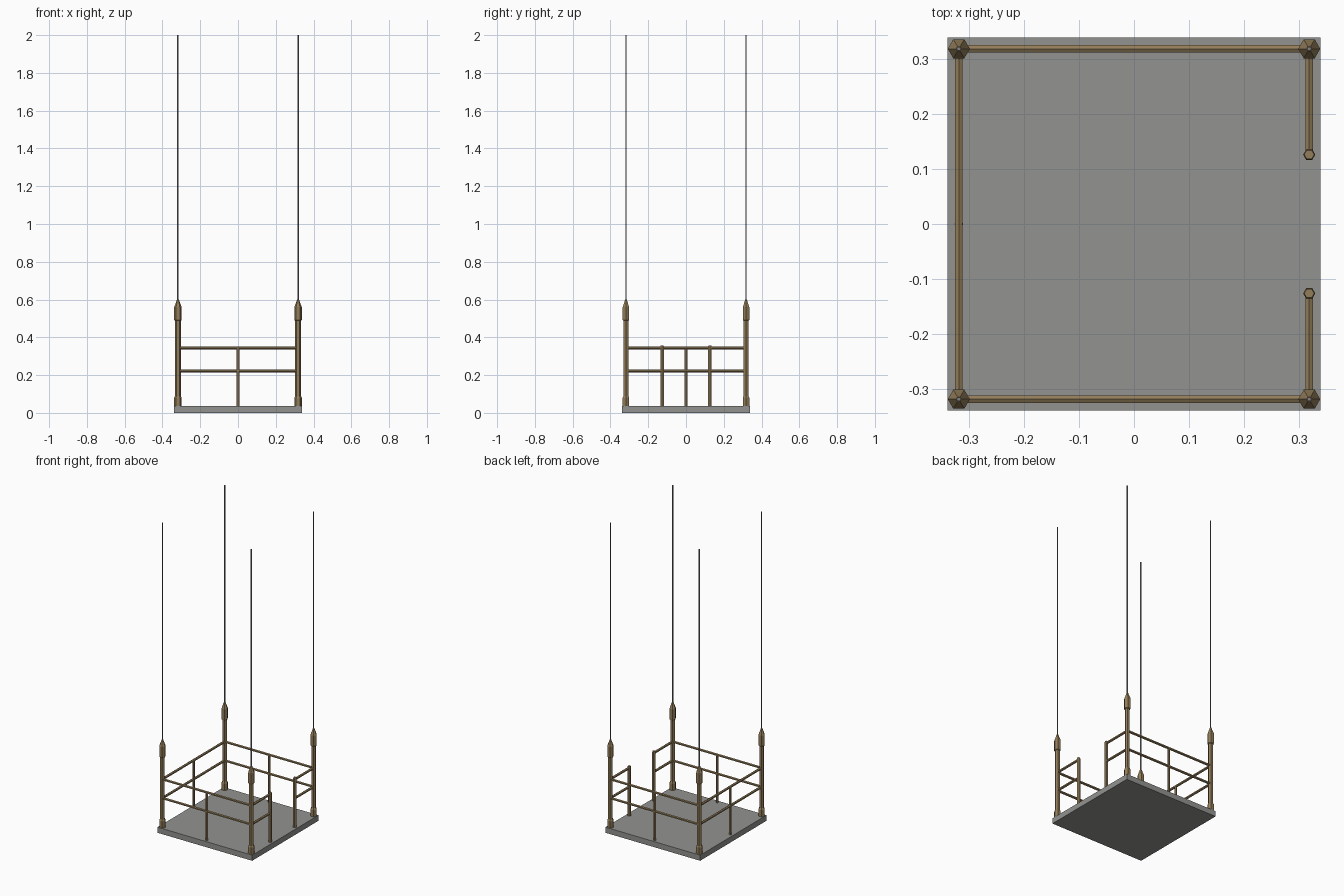
import bpy, bmesh, math
from mathutils import Vector, Matrix

if "Cube" in bpy.data.objects:
    bpy.data.objects.remove(bpy.data.objects["Cube"])


def mat(name, rgb):
    m = bpy.data.materials.new(name)
    m.diffuse_color = (*rgb, 1)
    m.use_nodes = True
    m.node_tree.nodes["Principled BSDF"].inputs["Base Color"].default_value = m.diffuse_color
    return m


BRASS = mat("aged brass", (0.29, 0.205, 0.10))
STONE = mat("grey slab", (0.29, 0.295, 0.28))
STEEL = mat("cable steel", (0.22, 0.23, 0.25))

P = 0.318        # corner post offset
FLOOR = 0.036    # slab top
END = 0.126      # gate post offset
RAILS = (0.222, 0.344)


def finish(name, bm, material):
    bmesh.ops.recalc_face_normals(bm, faces=bm.faces)
    me = bpy.data.meshes.new(name)
    bm.to_mesh(me)
    bm.free()
    me.materials.append(material)
    ob = bpy.data.objects.new(name, me)
    bpy.context.collection.objects.link(ob)
    return ob


def turned(name, x, y, profile, material, sides=6):
    """Faceted upright turned from (radius, height) pairs."""
    bm = bmesh.new()
    rings = []
    for r, z in profile:
        rings.append([bm.verts.new((x + r * math.cos(math.tau * i / sides),
                                    y + r * math.sin(math.tau * i / sides), z))
                      for i in range(sides)])
    for a, b in zip(rings, rings[1:]):
        for i in range(sides):
            j = (i + 1) % sides
            bm.faces.new((a[i], a[j], b[j], b[i]))
    bm.faces.new(rings[0])
    bm.faces.new(rings[-1])
    return finish(name, bm, material)


def rail(name, a, b, r=0.008):
    """Six-sided bar between two points."""
    a, b = Vector(a), Vector(b)
    d = b - a
    bm = bmesh.new()
    rot = d.to_track_quat('Z', 'Y').to_matrix().to_4x4()
    bmesh.ops.create_cone(bm, cap_ends=True, segments=6, radius1=r, radius2=r,
                          depth=d.length, matrix=Matrix.Translation((a + b) / 2) @ rot)
    return finish(name, bm, BRASS)


# floor slab
bm = bmesh.new()
bmesh.ops.create_cube(bm, size=1, matrix=Matrix.Translation((0, 0, FLOOR / 2))
                      @ Matrix.Diagonal((0.677, 0.677, FLOOR, 1)))
finish("floor_slab", bm, STONE)

# corner posts with base collar and cable socket, plus hanging cables
post = [(0.020, FLOOR), (0.020, 0.080), (0.015, 0.090), (0.015, 0.488),
        (0.020, 0.492), (0.020, 0.560), (0.016, 0.570), (0.005, 0.600)]
for sx in (-1, 1):
    for sy in (-1, 1):
        turned("corner_post", sx * P, sy * P, post, BRASS)
        turned("cable", sx * P, sy * P, [(0.004, 0.59), (0.004, 2.0)], STEEL)

# railings: full on front, back and left; split by an opening on the right
for z in RAILS:
    for s in (-1, 1):
        rail("long_rail", (-P, s * P, z), (P, s * P, z))
        rail("gate_rail", (P, s * P, z), (P, s * END, z))
    rail("left_rail", (-P, -P, z), (-P, P, z))

# middle balusters
for x, y in ((0, -P), (0, P), (-P, 0)):
    turned("baluster", x, y, [(0.008, FLOOR), (0.008, RAILS[1])], BRASS)

# gate posts beside the opening
for s in (-1, 1):
    turned("gate_post", P, s * END,
           [(0.011, FLOOR), (0.011, 0.350), (0.009, 0.357)], BRASS)
